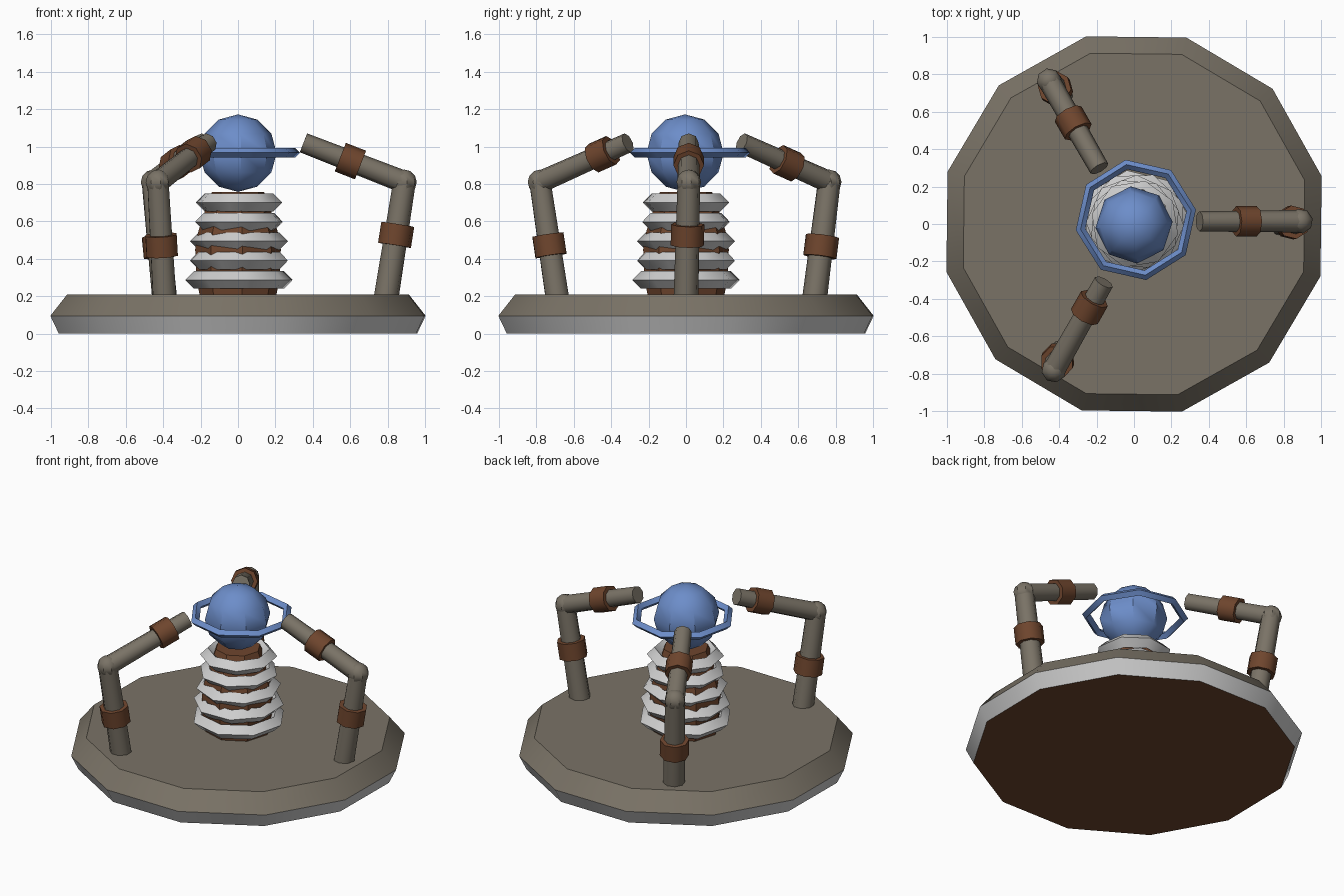
import bpy, bmesh, math
from mathutils import Vector, Matrix

if "Cube" in bpy.data.objects:
    bpy.data.objects.remove(bpy.data.objects["Cube"])


def material(name, r, g, b):
    m = bpy.data.materials.new(name)
    m.diffuse_color = tuple((c / 255) ** 2.2 for c in (r, g, b)) + (1,)
    m.use_nodes = True
    m.node_tree.nodes["Principled BSDF"].inputs["Base Color"].default_value = m.diffuse_color
    return m


STONE = material("warm grey", 121, 114, 102)
SILVER = material("light grey", 205, 205, 205)
RUST = material("rust brown", 110, 71, 49)
BLUE = material("blue", 108, 140, 200)


def finish(bm, name, mats, rule=None, smooth=40):
    bmesh.ops.recalc_face_normals(bm, faces=bm.faces)
    if rule:
        for f in bm.faces:
            f.material_index = rule(f)
    me = bpy.data.meshes.new(name)
    bm.to_mesh(me)
    bm.free()
    for m in mats:
        me.materials.append(m)
    ob = bpy.data.objects.new(name, me)
    bpy.context.collection.objects.link(ob)
    bpy.ops.object.select_all(action='DESELECT')
    ob.select_set(True)
    bpy.context.view_layer.objects.active = ob
    bpy.ops.object.shade_smooth_by_angle(angle=math.radians(smooth))
    return ob


def lathe(name, profile, sides, turn, mats, rule=None, closed=False, centre=(0, 0, 0)):
    """Revolve (radius, height) points; closed profiles make rings, open ones get caps."""
    bm = bmesh.new()
    rows = []
    for r, z in profile:
        rows.append([bm.verts.new((centre[0] + r * math.cos(turn + math.tau * i / sides),
                                   centre[1] + r * math.sin(turn + math.tau * i / sides),
                                   centre[2] + z)) for i in range(sides)])
    pairs = list(zip(rows, rows[1:]))
    if closed:
        pairs.append((rows[-1], rows[0]))
    else:
        bm.faces.new(rows[0])
        bm.faces.new(rows[-1])
    for a, b in pairs:
        for i in range(sides):
            j = (i + 1) % sides
            bm.faces.new((a[i], a[j], b[j], b[i]))
    return finish(bm, name, mats, rule)


def diamond_ring(name, major, minor, z, turn, mat, x=0, y=0):
    section = [(major + minor, 0), (major, minor), (major - minor, 0), (major, -minor)]
    return lathe(name, section, 8, turn, [mat], closed=True, centre=(x, y, z))


def ball(name, centre, radius, sides, rings, turn, mat):
    bm = bmesh.new()
    bmesh.ops.create_uvsphere(bm, u_segments=sides, v_segments=rings, radius=radius,
                              matrix=Matrix.Translation(centre) @ Matrix.Rotation(turn, 4, 'Z'))
    return finish(bm, name, [mat])


def tube(name, a, b, r1, r2, mat):
    a, b = Vector(a), Vector(b)
    bm = bmesh.new()
    place = Matrix.Translation((a + b) / 2) @ (b - a).to_track_quat('Z', 'Y').to_matrix().to_4x4()
    bmesh.ops.create_cone(bm, cap_ends=True, segments=8, radius1=r1, radius2=r2,
                          depth=(b - a).length, matrix=place)
    return finish(bm, name, [mat], smooth=50)


# Twelve-sided base: rust underside, light lower band, grey top
k = 1 / math.cos(math.pi / 12)


def base_colour(f):
    if f.normal.z < -0.9:
        return 2
    return 1 if f.calc_center_median().z < 0.095 else 0


lathe("base", [(0.955 * k, 0), (k, 0.095), (0.91 * k, 0.21)], 12, math.radians(14.3),
      [STONE, SILVER, RUST], base_colour)

# Column core with twisted coil rings
lathe("column_core", [(0.205, 0.2), (0.225, 0.3), (0.23, 0.45), (0.215, 0.54), (0.17, 0.68),
                      (0.14, 0.757)], 8, 0.1, [RUST])
for i, (outer, turn) in enumerate([(0.29, 0.15), (0.28, 0.42), (0.262, 0.75),
                                   (0.245, 0.3), (0.237, 0.55)]):
    diamond_ring(f"coil_ring_{i + 1}", outer - 0.047, 0.047, 0.287 + i * 0.1035, turn, SILVER, x=0.005)

# Floating orb and its halo
ball("orb", (0, -0.005, 0.965), 0.207, 8, 6, 0.08, BLUE)
diamond_ring("halo", 0.3, 0.026, 0.967, 0.17, BLUE, x=0.01, y=0.022)

# Three jointed arms, each with its own turn (degrees) and collar positions
for n, (turn, low, high) in enumerate([(0, 0.545, 0.535), (119.7, 0.445, 0.48), (240.3, 0.455, 0.71)]):
    spin = Matrix.Rotation(math.radians(turn), 4, 'Z')
    foot, elbow, tip = (spin @ Vector(p) for p in
                        ((0.792, 0, 0.19), (0.89, 0.015, 0.81), (0.35, 0.014, 1.02)))
    tube(f"lower_arm_{n + 1}", foot, elbow, 0.067, 0.061, STONE)
    tube(f"upper_arm_{n + 1}", elbow, tip, 0.06, 0.054, STONE)
    ball(f"elbow_{n + 1}", elbow, 0.067, 8, 6, 0.2, STONE)
    tube(f"lower_collar_{n + 1}", foot.lerp(elbow, low - 0.09), foot.lerp(elbow, low + 0.09),
         0.09, 0.09, RUST)
    tube(f"upper_collar_{n + 1}", elbow.lerp(tip, high - 0.1), elbow.lerp(tip, high + 0.1),
         0.082, 0.082, RUST)
